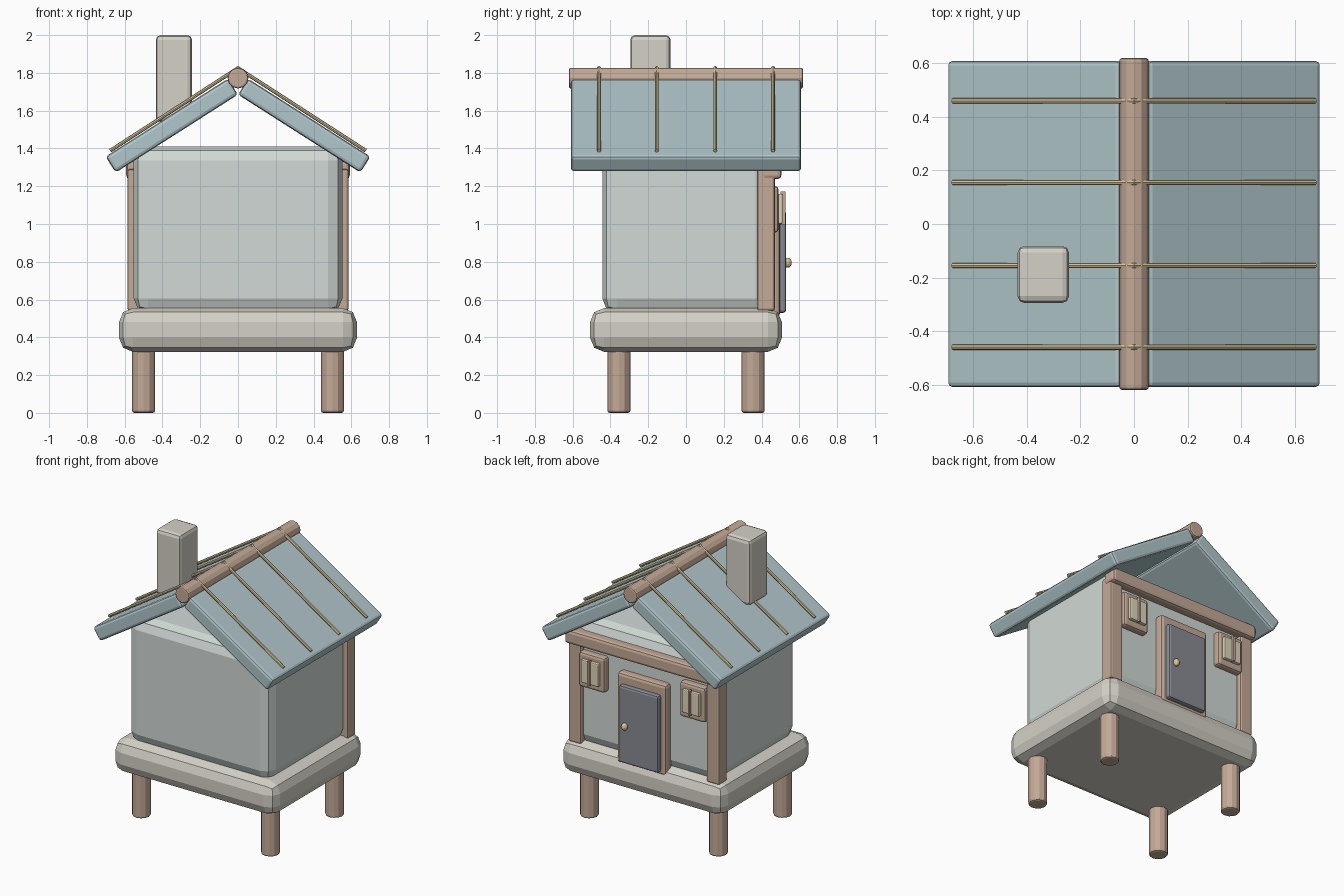
import bpy, bmesh, math
from mathutils import Vector, Matrix

if "Cube" in bpy.data.objects:
    bpy.data.objects.remove(bpy.data.objects["Cube"])


def material(name, rgb):
    m = bpy.data.materials.new(name)
    m.diffuse_color = (*rgb, 1)
    m.use_nodes = True
    m.node_tree.nodes["Principled BSDF"].inputs["Base Color"].default_value = m.diffuse_color
    return m


WOOD = material("wood", (0.55, 0.40, 0.31))
WALL = material("plaster", (0.64, 0.70, 0.67))
STONE = material("stone", (0.66, 0.64, 0.57))
ROOF = material("roof_blue", (0.44, 0.57, 0.60))
GOLD = material("straw_gold", (0.70, 0.58, 0.34))
DOOR = material("door_grey", (0.25, 0.26, 0.30))
PANE = material("pane_cream", (0.74, 0.69, 0.50))


def finish(name, bm, mat, bevel, segments=2):
    me = bpy.data.meshes.new(name)
    bm.to_mesh(me)
    bm.free()
    me.materials.append(mat)
    ob = bpy.data.objects.new(name, me)
    bpy.context.collection.objects.link(ob)
    if bevel:
        b = ob.modifiers.new("bevel", 'BEVEL')
        b.width, b.segments, b.limit_method = bevel, segments, 'ANGLE'
        b.angle_limit = math.radians(50)
    return ob


def box(name, x, y, z, mat, bevel=0.012, segments=2):
    """Box from (min, max) ranges on each axis."""
    bm = bmesh.new()
    bmesh.ops.create_cube(bm, size=1)
    size = [r[1] - r[0] for r in (x, y, z)]
    bmesh.ops.scale(bm, vec=size, verts=bm.verts)
    ob = finish(name, bm, mat, bevel, segments)
    ob.location = [(r[0] + r[1]) / 2 for r in (x, y, z)]
    return ob


def rod(name, a, b, r, mat, sides=12, bevel=0.0):
    """Cylinder between two points."""
    a, b = Vector(a), Vector(b)
    bm = bmesh.new()
    bmesh.ops.create_cone(bm, cap_ends=True, segments=sides, radius1=r, radius2=r,
                          depth=(b - a).length)
    ob = finish(name, bm, mat, bevel)
    ob.rotation_euler = (b - a).to_track_quat('Z', 'Y').to_euler()
    ob.location = (a + b) / 2
    return ob


# Legs, platform and house body
for sx in (-1, 1):
    for sy in (-1, 1):
        p = (sx * 0.5, sy * 0.355)
        rod("leg", (*p, 0), (*p, 0.35), 0.061, WOOD, 12, 0.012)
box("platform", (-0.63, 0.63), (-0.508, 0.508), (0.323, 0.555), STONE, 0.075)
box("house_body", (-0.552, 0.552), (-0.443, 0.443), (0.53, 1.41), WALL, 0.075)

# Timber posts and lintel on the back side
for sx in (-1, 1):
    x0, x1 = sorted((sx * 0.487, sx * 0.585))
    box("corner_post", (x0, x1), (0.378, 0.47), (0.54, 1.29), WOOD)
box("lintel_beam", (-0.592, 0.592), (0.405, 0.505), (1.238, 1.335), WOOD, 0.02)

# Door
box("door_frame", (-0.19, 0.19), (0.42, 0.497), (0.505, 1.14), WOOD, 0.02)
box("door_panel", (-0.153, 0.153), (0.47, 0.53), (0.53, 1.07), DOOR, 0.015)
bm = bmesh.new()
bmesh.ops.create_uvsphere(bm, u_segments=12, v_segments=8, radius=0.024)
bmesh.ops.scale(bm, vec=(0.9, 0.9, 1.1), verts=bm.verts)
knob = finish("door_knob", bm, GOLD, 0)
knob.location = (0.1, 0.538, 0.795)

# Windows
for sx in (-1, 1):
    c = sx * 0.39
    box("window_frame", (c - 0.1, c + 0.1), (0.42, 0.49), (0.955, 1.2), WOOD, 0.018)
    box("window_pane", (c - 0.068, c + 0.068), (0.46, 0.512), (1.0, 1.16), PANE, 0.008)
    box("window_bar", (c - 0.008, c + 0.008), (0.5, 0.528), (0.995, 1.172), WOOD, 0.003)

# Roof slabs, with straw battens on each slope
ANGLE, LENGTH, THICK = math.radians(32.5), 0.768, 0.1
for sx in (-1, 1):
    along = Vector((sx * math.cos(ANGLE), 0, -math.sin(ANGLE)))
    normal = Vector((sx * math.sin(ANGLE), 0, math.cos(ANGLE)))
    slab = box("roof_slab", (-LENGTH / 2, LENGTH / 2), (-0.61, 0.61),
               (-THICK / 2, THICK / 2), ROOF, 0.018)
    slab.location = Vector((0, 0, 1.685)) + along * LENGTH / 2 + normal * THICK / 2
    slab.rotation_euler = (0, sx * ANGLE, 0)
    for y in (-0.46, -0.155, 0.155, 0.46):
        rod("roof_batten", (-sx * 0.004, y, 1.828), (sx * 0.677, y, 1.388), 0.01, GOLD, 8)
rod("ridge_pole", (0, -0.62, 1.772), (0, 0.62, 1.772), 0.055, WOOD, 12, 0.01)

# Chimney
box("chimney", (-0.435, -0.243), (-0.295, -0.082), (1.54, 2.0), STONE, 0.025)
